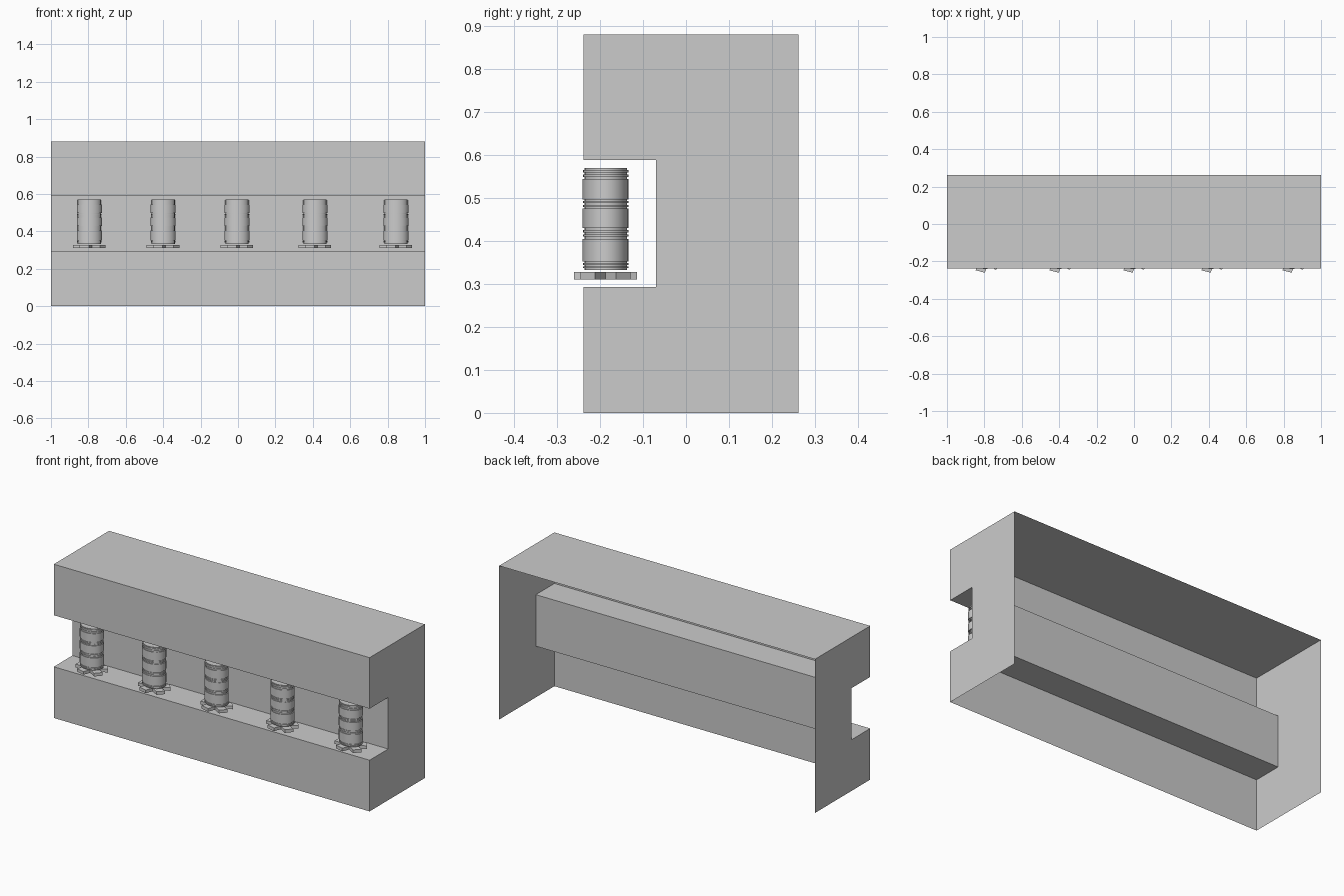
import bpy, bmesh
from math import cos, sin, pi, radians

if "Cube" in bpy.data.objects:
    bpy.data.objects.remove(bpy.data.objects["Cube"])

STOOL_X = (-0.795, -0.40, -0.005, 0.412, 0.845)
STOOL_Y, SQUASH = -0.187, 0.8


def make_object(name, bm, loc=(0, 0, 0)):
    mesh = bpy.data.meshes.new(name)
    bm.to_mesh(mesh)
    bm.free()
    ob = bpy.data.objects.new(name, mesh)
    ob.location = loc
    bpy.context.collection.objects.link(ob)
    return ob


# Cabinet shell: notched profile between two end panels, open at back and base
profile = [(0.262, 0.88), (-0.238, 0.88), (-0.238, 0.588), (-0.07, 0.588),
           (-0.07, 0.293), (-0.238, 0.293), (-0.238, 0)]
bm = bmesh.new()
left, right = [[bm.verts.new((x, y, z)) for y, z in profile] for x in (-1, 1)]
for i in range(len(profile) - 1):
    bm.faces.new((left[i], left[i + 1], right[i + 1], right[i]))
for x, row in ((-1, left), (1, right)):
    corner = bm.verts.new((x, 0.262, 0))
    bm.faces.new(row + [corner])
bmesh.ops.recalc_face_normals(bm, faces=bm.faces)
make_object("cabinet_shell", bm)


# Canister: lathed, with a finned groove at four heights
def canister(x):
    prof = []
    for z0, z1 in ((0.333, 0.352), (0.405, 0.43), (0.475, 0.497), (0.544, 0.57)):
        step = (z1 - z0) / 5
        for k in range(5):
            r = 0.066 if k % 2 else 0.062
            prof += [(r, z0 + k * step), (r, z0 + (k + 1) * step)]
        if z1 < 0.57:
            prof.append((0.067, z1))
            prof.append((0.067, z1 + (0.053 if z1 < 0.4 else 0.045 if z1 < 0.45 else 0.047)))
    n = 24
    bm = bmesh.new()
    rings = [[bm.verts.new((r * cos(2 * pi * i / n), SQUASH * r * sin(2 * pi * i / n), z))
              for i in range(n)] for r, z in prof]
    for a, b in zip(rings, rings[1:]):
        for i in range(n):
            j = (i + 1) % n
            bm.faces.new((a[i], a[j], b[j], b[i]))
    bm.faces.new(rings[0][::-1])
    bm.faces.new(rings[-1])
    ob = make_object("canister", bm, (x, STOOL_Y, 0))
    bpy.context.view_layer.objects.active = ob
    ob.select_set(True)
    bpy.ops.object.shade_smooth_by_angle(angle=radians(35))
    ob.select_set(False)


# Foot: flat five-armed star with square arm ends
def star_foot(x):
    reach, half = 0.088, 0.026
    inner = half / sin(pi / 5)
    pts = []
    for k in range(5):
        a = pi + 2 * pi * k / 5
        for s in (-half, half):
            pts.append((reach * cos(a) - s * sin(a), reach * sin(a) + s * cos(a)))
        pts.append((inner * cos(a + pi / 5), inner * sin(a + pi / 5)))
    bm = bmesh.new()
    face = bm.faces.new([bm.verts.new((px, py * SQUASH, 0.31)) for px, py in pts])
    ext = bmesh.ops.extrude_face_region(bm, geom=[face], use_keep_orig=True)
    top = [v for v in ext["geom"] if isinstance(v, bmesh.types.BMVert)]
    bmesh.ops.translate(bm, verts=top, vec=(0, 0, 0.018))
    bmesh.ops.recalc_face_normals(bm, faces=bm.faces)
    make_object("star_foot", bm, (x, STOOL_Y, 0))


for sx in STOOL_X:
    canister(sx)
    star_foot(sx)
